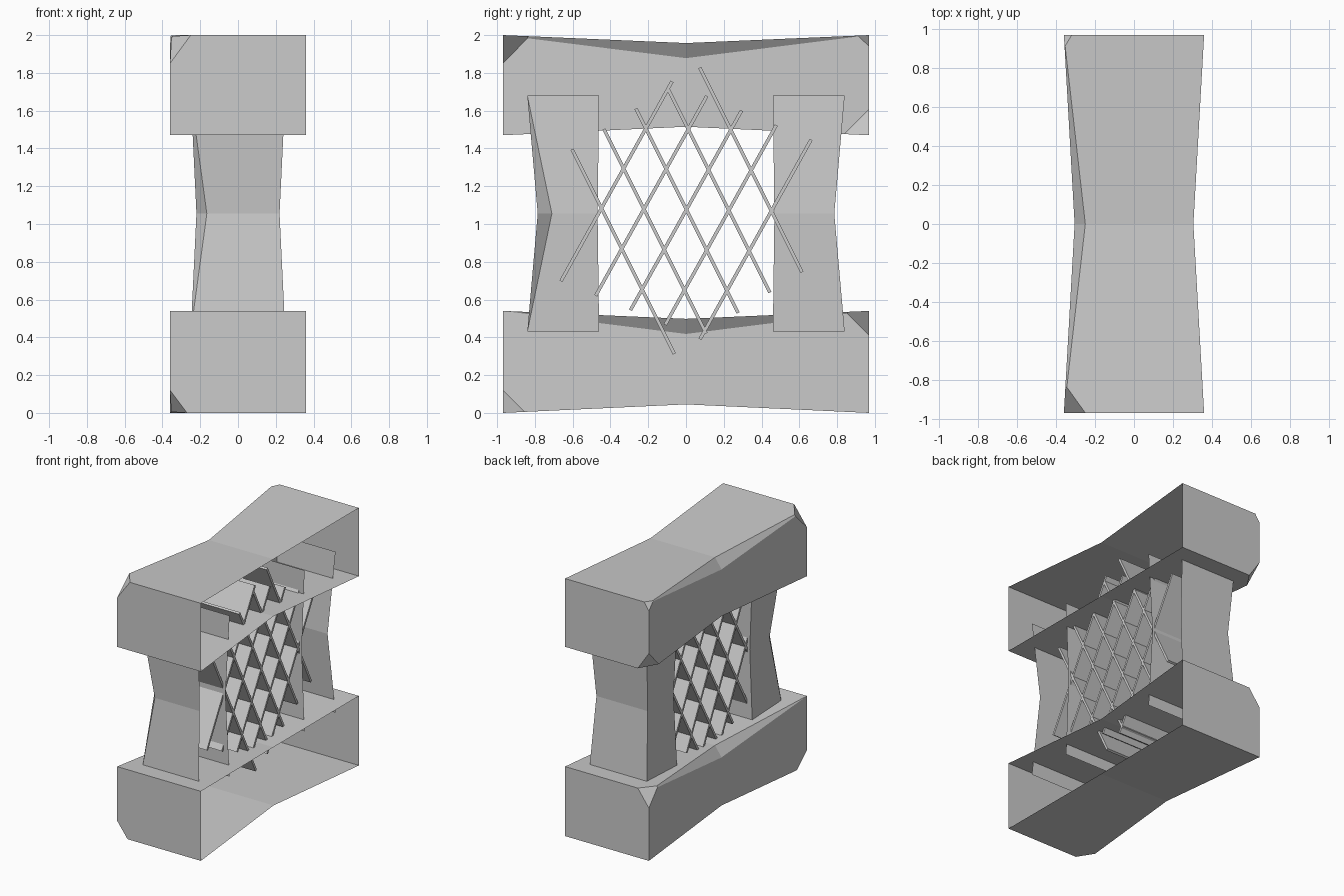
import bpy
import bmesh
from mathutils import Vector

if "Cube" in bpy.data.objects:
    bpy.data.objects.remove(bpy.data.objects["Cube"], do_unlink=True)

gray = bpy.data.materials.new("plain_gray")
gray.use_nodes = True
gray.diffuse_color = (0.6, 0.6, 0.6, 1)
gray.node_tree.nodes["Principled BSDF"].inputs["Base Color"].default_value = (0.6, 0.6, 0.6, 1)


def finish(name, bm):
    bmesh.ops.recalc_face_normals(bm, faces=bm.faces)
    mesh = bpy.data.meshes.new(name)
    bm.to_mesh(mesh)
    bm.free()
    mesh.materials.append(gray)
    obj = bpy.data.objects.new(name, mesh)
    bpy.context.collection.objects.link(obj)
    return obj


def loft(rings, caps):
    """Skin open cross-sections, leaving the +x side open."""
    bm = bmesh.new()
    rows = [[bm.verts.new(p) for p in ring] for ring in rings]
    for a, b in zip(rows, rows[1:]):
        for i in range(len(a) - 1):
            bm.faces.new((a[i], a[i + 1], b[i + 1], b[i]))
    if caps:
        bm.faces.new(rows[0])
        bm.faces.new(rows[-1])
    bmesh.ops.remove_doubles(bm, verts=bm.verts, dist=0.001)
    return bm


def chip(bm, corner, sy, sz, size):
    """Slice off one worn corner on the -x side and fill the cut."""
    normal = Vector((-1 / size[0], sy / size[1], sz / size[2]))
    point = Vector(corner) + Vector((size[0], 0, 0))
    cut = bmesh.ops.bisect_plane(bm, geom=bm.verts[:] + bm.edges[:] + bm.faces[:],
                                 plane_co=point, plane_no=normal, clear_outer=True)
    edges = [e for e in cut["geom_cut"] if isinstance(e, bmesh.types.BMEdge)]
    bmesh.ops.holes_fill(bm, edges=edges, sides=0)


# Pinched beams with a worn upper edge
def beam(name, low, high, chips):
    def ring(y, x, z0, z1, wear_x, wear_z):
        return [(x, y, z0), (-x, y, z0), (-x, y, z1 - wear_z), (-x + wear_x, y, z1), (x, y, z1)]

    bm = loft([ring(-0.97, 0.36, low, high, 0, 0),
               ring(0, 0.305, low + 0.045, high - 0.042, 0.055, 0.08),
               ring(0.97, 0.36, low, high, 0, 0)], True)
    for sy, sz, size in chips:
        chip(bm, (-0.36, 0.97 * sy, high if sz > 0 else low), sy, sz, size)
    return finish(name, bm)


beam("lower_beam", 0, 0.54, [(-1, -1, (0.09, 0.13, 0.12)), (1, 1, (0.095, 0.14, 0.13))])
beam("upper_beam", 1.47, 2, [(-1, 1, (0.11, 0.16, 0.15)), (1, 1, (0.04, 0.07, 0.06)),
                             (1, -1, (0.095, 0.15, 0.14))])


# Pinched hollow columns, the front one with a worn outer edge
def column(name, side, wear_x, wear_y):
    def ring(z, x, inner, outer, wx, wy):
        return [(x, side * inner, z), (-x, side * inner, z), (-x, side * (outer - wy), z),
                (-x + wx, side * outer, z), (x, side * outer, z)]

    bm = loft([ring(0.43, 0.25, 0.46, 0.84, 0, 0),
               ring(1.055, 0.22, 0.468, 0.785, wear_x, wear_y),
               ring(1.68, 0.25, 0.46, 0.84, 0, 0)], False)
    return finish(name, bm)


column("front_column", -1, 0.055, 0.075)
column("back_column", 1, 0, 0)


# Crossed lattice of thin deep slats
def slat(name, center, along):
    along = Vector((0, *along)).normalized() * 0.605
    across = Vector((1, 0, 0)).cross(along).normalized() * 0.009
    depth = Vector((0.2, 0, 0))
    center = Vector((0, *center))
    bm = bmesh.new()
    bmesh.ops.create_cube(bm, size=2)
    for v in bm.verts:
        v.co = center + depth * v.co.x + across * v.co.y + along * v.co.z
    finish(name, bm)


for i in range(-2, 3):
    slat(f"rising_slat_{i + 3}", (0.184 * i, 1.072 - 0.077 * i), (0.59, 1.06))
    slat(f"falling_slat_{i + 3}", (0.005 + 0.169 * i, 1.07 + 0.108 * i), (0.545, -1.09))
